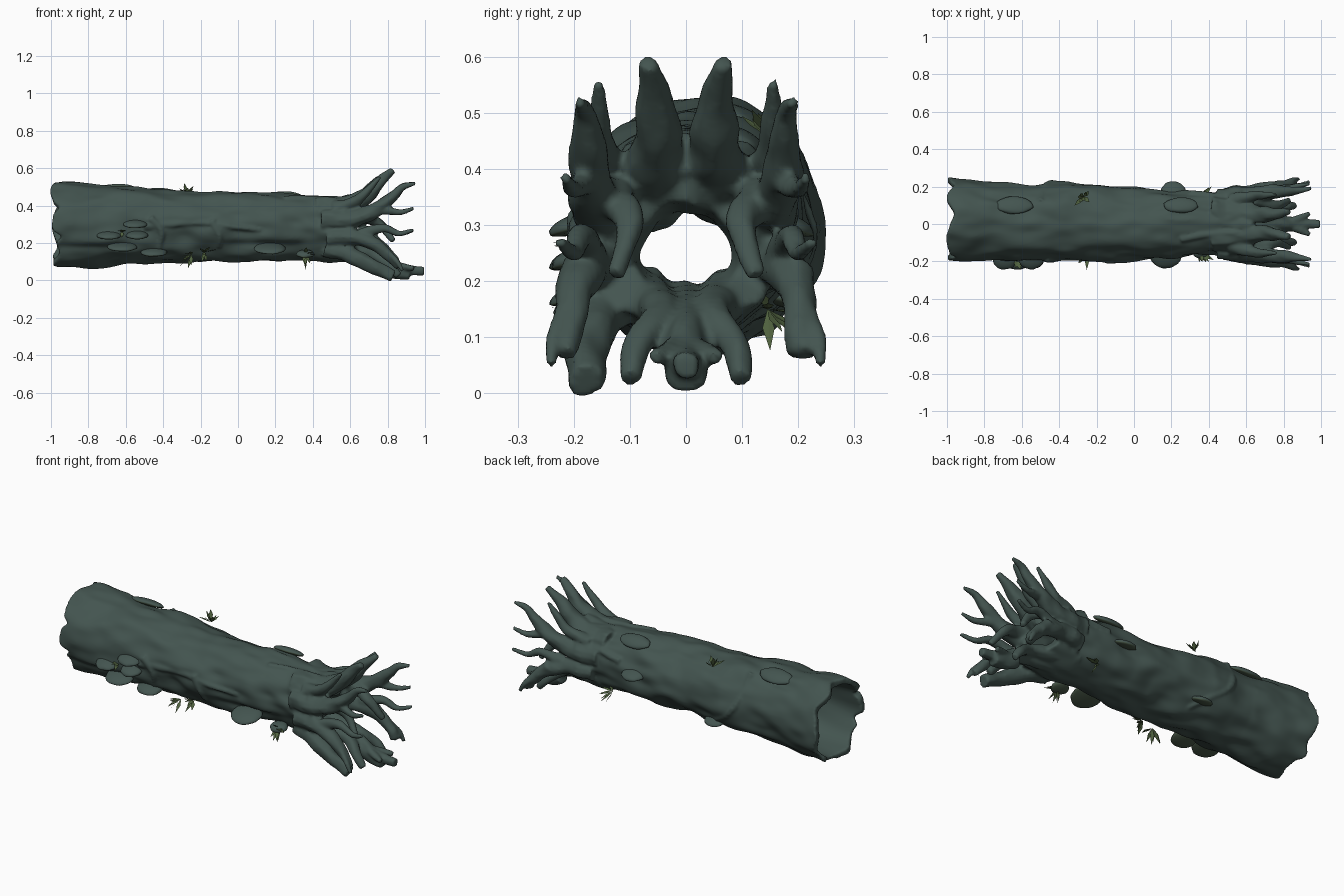
import bpy, bmesh, math, random
from mathutils import Vector, noise

random.seed(4)
if "Cube" in bpy.data.objects:
    bpy.data.objects.remove(bpy.data.objects["Cube"], do_unlink=True)


def material(name, rgb):
    m = bpy.data.materials.new(name)
    m.use_nodes = True
    m.diffuse_color = (*rgb, 1)
    node = next(n for n in m.node_tree.nodes if n.type == 'BSDF_PRINCIPLED')
    node.inputs["Base Color"].default_value = (*rgb, 1)
    node.inputs["Roughness"].default_value = 0.9
    return m


bark = material("dark bark green", (0.057, 0.09, 0.08))
leaf = material("moss leaf green", (0.08, 0.122, 0.05))
under = material("olive fungus underside", (0.062, 0.092, 0.06))


def finish(bm, name, mat, smooth=True):
    bmesh.ops.recalc_face_normals(bm, faces=bm.faces)
    me = bpy.data.meshes.new(name)
    bm.to_mesh(me)
    bm.free()
    me.materials.append(mat)
    for p in me.polygons:
        p.use_smooth = smooth
    ob = bpy.data.objects.new(name, me)
    bpy.context.collection.objects.link(ob)
    return ob


# Trunk stations: x, centre y, centre z, half width, half height
OUTER = [(-1, .025, .293, .222, .235), (-.6, .01, .297, .205, .21),
         (-.35, .015, .292, .207, .195), (-.1, 0, .29, .195, .183),
         (.1, 0, .288, .182, .182), (.4, 0, .28, .17, .175), (.7, 0, .275, .165, .165)]
INNER = [(-1, .025, .293, .19, .198), (-.5, .01, .295, .165, .165),
         (.25, 0, .28, .13, .13), (.52, 0, .25, .08, .07), (.7, 0, .25, .11, .1)]
# Pits in the bark: x, angle, length, angular width, depth
PITS = [(-.66, 55, .09, 7, .018), (-.75, 212, .25, 6, .016), (.25, 75, .08, 6, .015),
        (.15, 212, .15, 6, .015), (-.3, 195, .07, 14, .02), (.3, 170, .06, 8, .015)]


def station(table, x):
    for a, b in zip(table, table[1:]):
        if x <= b[0]:
            t = max(0, (x - a[0]) / (b[0] - a[0]))
            return [p + (q - p) * t for p, q in zip(a, b)][1:]
    return table[-1][1:]


def wall(table, x, a, off=0.0):
    cy, cz, ry, rz = station(table, x)
    c, s = math.cos(a), math.sin(a)
    if table is OUTER:
        off += noise.noise(Vector((x * 5, c * 1.8, s * 1.8))) * .018
        off += noise.noise(Vector((x * 8, c * 3, s * 3))) * .014
        for px, pa, pl, pw, depth in PITS:
            d = math.remainder(a - math.radians(pa), math.tau) / math.radians(pw)
            off -= depth * math.exp(-((x - px) / pl) ** 2 - d * d)
    else:
        off += noise.noise(Vector((x * 3, c * 2 + 9, s * 2))) * .01
    return Vector((x, cy + c * (ry + off), cz + s * (rz + off)))


def broken_edge(a):
    x = -.995 + .015 * noise.noise(Vector((math.cos(a) * 3, math.sin(a) * 3, 5)))
    for deg, width, cut in ((155, 6, .045), (196, 7, .05), (225, 16, .04), (85, 16, .025),
                            (30, 12, .03), (330, 14, .025), (280, 22, .045)):
        d = math.remainder(a - math.radians(deg), math.tau) / math.radians(width)
        x += cut * math.exp(-d * d)
    return x


def add_trunk(bm, steps=110, sides=96):
    rings = []
    for j in range(sides):
        a = math.tau * j / sides
        x0, x1 = broken_edge(a), .62 + .02 * math.sin(5 * a)
        xs = [x0 + (x1 - x0) * i / steps for i in range(steps + 1)]
        pts = [wall(OUTER, x, a) for x in xs] + [wall(INNER, x, a) for x in reversed(xs)]
        rings.append([bm.verts.new(p) for p in pts])
    n = len(rings[0])
    for j in range(sides):
        p, q = rings[j], rings[(j + 1) % sides]
        for i in range(n):
            k = (i + 1) % n
            bm.faces.new((p[i], p[k], q[k], q[i]))


def spline(pts, sub=6):
    pts = [Vector(p) for p in pts]
    ext = [2 * pts[0] - pts[1]] + pts + [2 * pts[-1] - pts[-2]]
    out = []
    for a, b, c, d in zip(ext, ext[1:], ext[2:], ext[3:]):
        for i in range(sub):
            t = i / sub
            out.append(.5 * (2 * b + (c - a) * t + (2 * a - 5 * b + 4 * c - d) * t * t
                             + (3 * b - a - 3 * c + d) * t ** 3))
    return out + [pts[-1]]


def add_tube(bm, pts, r0, r1, sides=12):
    path = spline(pts)
    rings = []
    for i, p in enumerate(path):
        tan = path[min(i + 1, len(path) - 1)] - path[max(i - 1, 0)]
        q = tan.to_track_quat('Z', 'Y')
        t = i / (len(path) - 1)
        ring = []
        for k in range(sides):
            a = math.tau * k / sides
            d = q @ Vector((math.cos(a), math.sin(a), 0))
            r = (r0 + (r1 - r0) * t ** .8) * (1 + .25 * noise.noise(p * 14 + d))
            ring.append(bm.verts.new(p + d * r))
        rings.append(ring)
    for p, q in zip(rings, rings[1:]):
        for k in range(sides):
            m = (k + 1) % sides
            bm.faces.new((p[k], p[m], q[m], q[k]))
    bm.faces.new(rings[0])
    bm.faces.new(rings[-1])


# Roots mirrored on both sides: points, start radius, tip radius
PAIRED = [
    ([(.42, .07, .37), (.57, .06, .39), (.68, .052, .45), (.76, .055, .53), (.83, .067, .59)], .082, .018),
    ([(.52, .12, .38), (.64, .15, .43), (.71, .155, .50), (.76, .155, .555)], .042, .01),
    ([(.45, .13, .32), (.62, .15, .33), (.74, .17, .38), (.83, .175, .45), (.88, .18, .5), (.95, .19, .52)], .066, .01),
    ([(.76, .17, .38), (.86, .2, .365), (.94, .215, .385)], .026, .01),
    ([(.56, .14, .34), (.67, .125, .34), (.76, .1, .3), (.83, .125, .21)], .052, .016),
    ([(.48, .14, .23), (.63, .17, .23), (.74, .195, .19), (.81, .205, .13), (.86, .215, .07)], .056, .02),
    ([(.8, .21, .15), (.85, .235, .1), (.88, .24, .05)], .022, .01),
    ([(.66, .17, .25), (.78, .19, .28), (.86, .2, .25), (.94, .225, .27)], .032, .01),
    ([(.45, .08, .18), (.6, .06, .16), (.72, .045, .14), (.8, .085, .09), (.86, .1, .025)], .05, .02),
    ([(.8, 0, .09), (.88, .03, .075), (.94, .055, .065)], .026, .014),
]
SINGLE = [
    ([(.45, 0, .15), (.62, 0, .14), (.77, 0, .11), (.88, 0, .06), (.995, 0, .05)], .052, .024),
    ([(.78, 0, .08), (.85, 0, .05), (.92, 0, .037)], .05, .037),
    ([(.48, -.12, .18), (.62, -.16, .13), (.73, -.178, .07), (.83, -.178, .022)], .055, .032),
    ([(.72, .2, .22), (.82, .2, .13), (.85, .2, .07)], .032, .022),
    ([(.42, 0, .38), (.55, 0, .405), (.64, 0, .43)], .055, .04),
]
# Ridges hugging the bark: (x, angle in degrees)
RIDGES = [[(-.5, 182), (-.35, 177), (-.2, 174), (-.05, 180), (.12, 186)],
          [(-.47, 168), (-.41, 190), (-.42, 218)], [(-.14, 170), (-.1, 195), (-.1, 217)],
          [(-.5, 60), (-.45, 0), (-.3, -40), (-.2, -80)], [(.25, 118), (.4, 110), (.6, 105)],
          [(.3, 20), (.45, 30), (.6, 25)]]

bm = bmesh.new()
add_trunk(bm)
for pts, r0, r1 in PAIRED:
    for side in (-1, 1):
        add_tube(bm, [(x, side * y, z) for x, y, z in pts], r0, r1)
for pts, r0, r1 in SINGLE:
    add_tube(bm, pts, r0, r1)
for ridge in RIDGES:
    add_tube(bm, [wall(OUTER, x, math.radians(d), -.004) for x, d in ridge], .021, .012)
log = finish(bm, "hollow_log_with_roots", bark)
remesh = log.modifiers.new("blend", 'REMESH')
remesh.mode = 'VOXEL'
remesh.voxel_size = .008
remesh.use_smooth_shade = True
soften = log.modifiers.new("soften", 'SMOOTH')
soften.factor = .5
soften.iterations = 3

# Shelf fungi: centre, radius, tilt and depth against width
SHELVES = [(-.69, -.19, .24, .065, .3, .85), (-.55, -.19, .3, .065, .3, .85),
           (-.62, -.175, .18, .08, .3, .9), (-.54, -.19, .24, .06, .3, .85),
           (-.45, -.15, .15, .07, .3, .85), (.17, -.165, .17, .085, .35, .9),
           (.36, -.145, .14, .05, .3, .85), (.25, .1, .448, .09, -.5, .5),
           (-.64, .1, .487, .1, -.45, .5), (.21, .175, .3, .065, -.3, .85),
           (-.3, .165, .17, .06, -.3, .85)]
for i, (x, y, z, r, tilt, deep) in enumerate(SHELVES):
    bm = bmesh.new()
    bmesh.ops.create_uvsphere(bm, u_segments=28, v_segments=12, radius=1)
    for v in bm.verts:
        rim = 1 + .08 * noise.noise(v.co * 2 + Vector((i, 0, 0)))
        v.co = Vector((v.co.x * r * rim, v.co.y * r * deep * rim,
                       v.co.z * (.022 if v.co.z > 0 else .014)))
    ob = finish(bm, f"shelf_fungus_{i + 1}", bark)
    ob.data.materials.append(under)
    for p in ob.data.polygons:
        p.material_index = int(p.center.z < 0)
    ob.location = (x, y, z)
    ob.rotation_euler.x = tilt

# Leaf tufts: base, growing direction and leaf length
TUFTS = [((-.27, .145, .458), (0, .1, .8), .085), ((-.25, -.155, .14), (-.7, -.6, -.5), .1),
         ((-.18, -.145, .15), (.2, -.7, 0), .08), ((.36, -.155, .14), (.3, -.6, -.2), .085),
         ((.36, .145, .15), (.5, .6, -.3), .08), ((-.62, -.2, .26), (0, -1, .1), .05)]
for i, (base, grow, size) in enumerate(TUFTS):
    bm = bmesh.new()
    for _ in range(9):
        d = (Vector(grow).normalized() + Vector([random.uniform(-.8, .8) for _ in "xyz"])).normalized()
        side = d.cross(Vector((0, 0, 1))).normalized() * .011
        b = Vector(base)
        length = random.uniform(.6, 1) * size
        mid = b + d * length * .5
        tip = b + d * length - Vector((0, 0, .012))
        fold = d.cross(side).normalized() * .004
        v = [bm.verts.new(p) for p in (b, mid + side + fold, tip, mid - side + fold)]
        bm.faces.new((v[0], v[1], v[2]))
        bm.faces.new((v[0], v[2], v[3]))
    finish(bm, f"leaf_tuft_{i + 1}", leaf, smooth=False)
